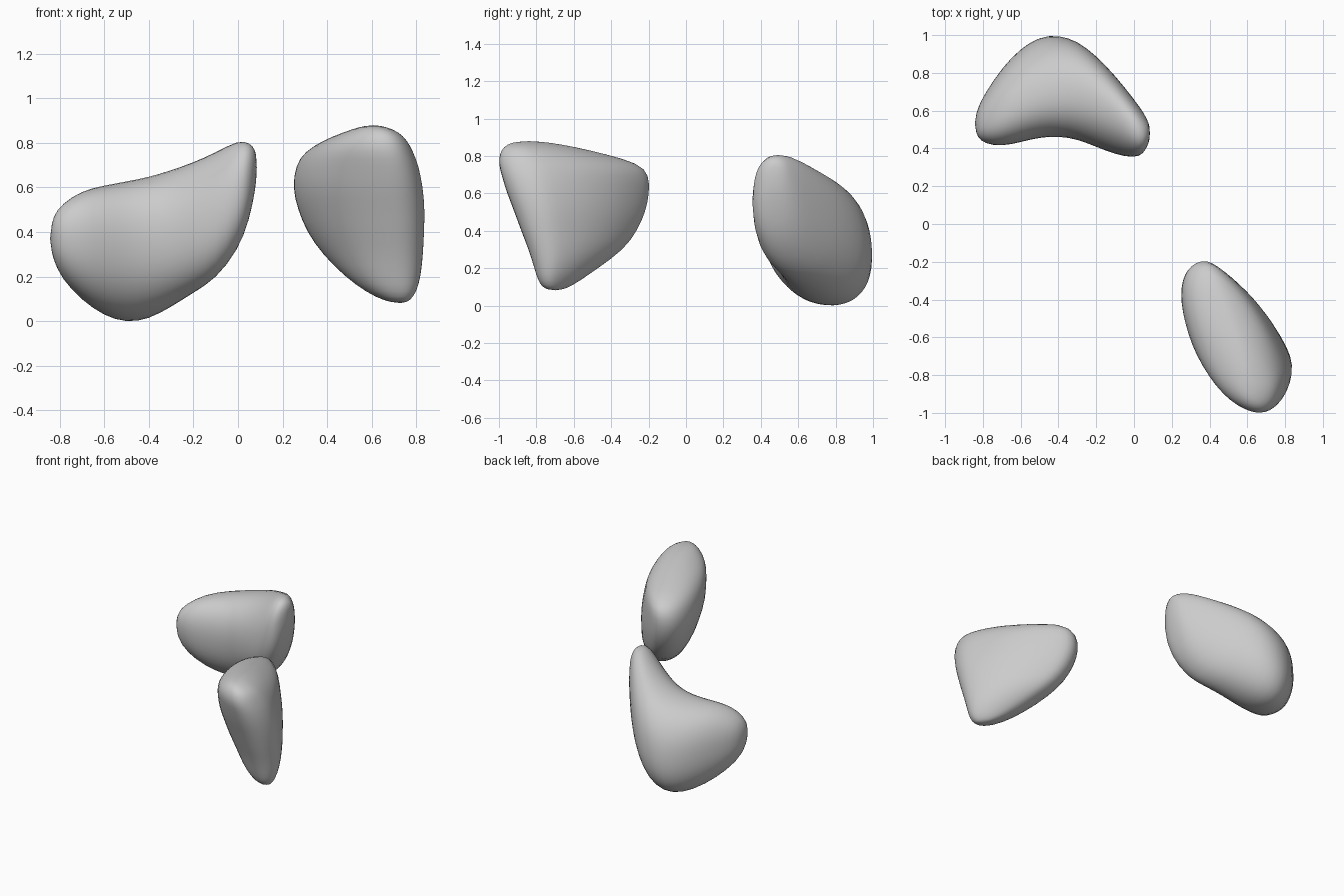
import bpy, bmesh
from math import sin, cos, pi, copysign

if "Cube" in bpy.data.objects:
    bpy.data.objects.remove(bpy.data.objects["Cube"])

SEG = 24
GROW = 1.015   # makes up for the slight shrink of the smoothing


def loft(name, rows, start, end, place, n, flat=0):
    """Skin leaning oval sections; row = station, a_min, a_max, b_min, b_max, lean.
    flat presses in the side that faces +a +b."""
    def sup(v):
        return copysign(abs(v) ** (2 / n), v)
    bm = bmesh.new()
    rings = []
    for s, a0, a1, b0, b1, lean in rows:
        ring = []
        for i in range(SEG):
            t = 2 * pi * i / SEG
            u, v = sup(cos(t + lean / 2)), sup(sin(t - lean / 2))
            press = flat * max(0, u + v - 1 + sin(lean))
            a = (a0 + a1) / 2 + GROW * (a1 - a0) / 2 * (u - press)
            b = (b0 + b1) / 2 + GROW * (b1 - b0) / 2 * (v - press)
            ring.append(bm.verts.new(place(s, a, b)))
        rings.append(ring)
    for r, q in zip(rings, rings[1:]):
        for i in range(SEG):
            j = (i + 1) % SEG
            bm.faces.new((r[i], r[j], q[j], q[i]))
    # close both ends with a pole
    for ring, tip in ((rings[0], start), (rings[-1], end)):
        v = bm.verts.new(place(*tip))
        for i in range(SEG):
            bm.faces.new((ring[i], ring[(i + 1) % SEG], v))
    bmesh.ops.recalc_face_normals(bm, faces=bm.faces)
    me = bpy.data.meshes.new(name)
    bm.to_mesh(me)
    bm.free()
    me.polygons.foreach_set("use_smooth", [True] * len(me.polygons))
    ob = bpy.data.objects.new(name, me)
    bpy.context.collection.objects.link(ob)
    sub = ob.modifiers.new("soften", "SUBSURF")
    sub.levels = sub.render_levels = 1
    return ob


# curved lobe at the back left: sections along x, ranges in y and z
loft("crescent_lobe", [
    (-.83, .46, .61, .28, .47, .2),
    (-.79, .425, .69, .19, .525, .18),
    (-.70, .412, .825, .095, .585, .18),
    (-.60, .435, .93, .025, .607, .2),
    (-.50, .46, .99, -.005, .625, .2),
    (-.40, .466, 1.0, .01, .645, .15),
    (-.30, .45, .968, .065, .675, .08),
    (-.20, .41, .89, .13, .71, .0),
    (-.10, .37, .785, .19, .755, -.05),
    (.00, .35, .66, .32, .81, .0),
    (.05, .37, .59, .45, .80, .05),
    (.08, .43, .535, .60, .77, .0),
], (-.845, .53, .37), (.085, .48, .69), lambda s, a, b: (s, a, b), 2.25)

# rounded wedge at the front right: sections along z, ranges in x and y
loft("wedge_lobe", [
    (.09, .66, .77, -.76, -.64, .3),
    (.13, .575, .80, -.79, -.57, .35),
    (.20, .48, .82, -.81, -.47, .4),
    (.30, .38, .83, -.84, -.33, .5),
    (.40, .31, .835, -.88, -.26, .53),
    (.50, .27, .838, -.915, -.215, .53),
    (.60, .245, .83, -.955, -.195, .53),
    (.70, .26, .81, -.985, -.195, .53),
    (.76, .30, .785, -1.0, -.25, .5),
    (.81, .38, .76, -.995, -.43, .45),
    (.85, .48, .72, -.975, -.6, .4),
    (.873, .55, .66, -.93, -.74, .3),
], (.08, .73, -.70), (.88, .61, -.84), lambda s, a, b: (a, b, s), 2.15, .25)
